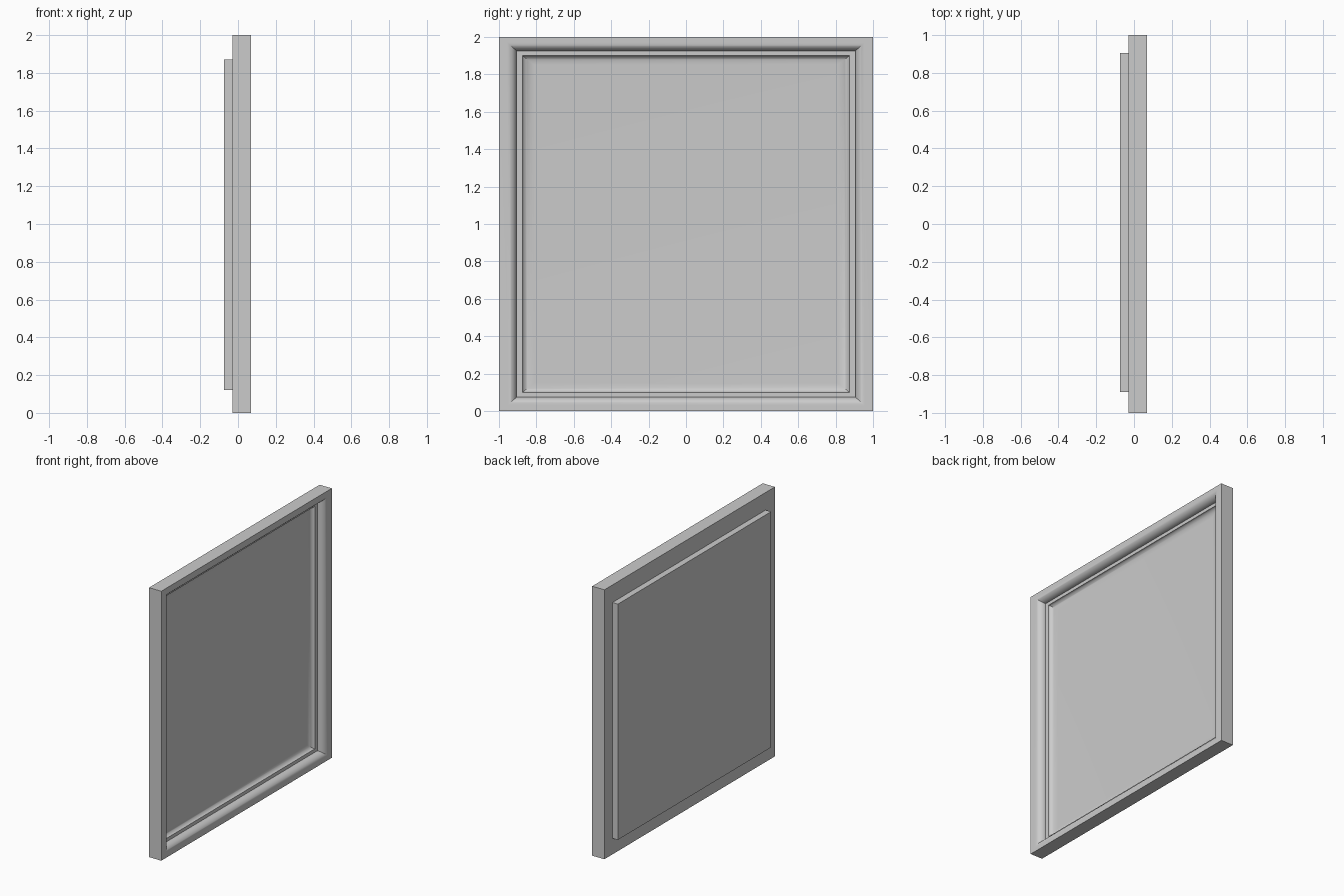
import bpy
import bmesh
from math import sin, cos, pi, radians

cube = bpy.data.objects.get("Cube")
if cube:
    bpy.data.objects.remove(cube, do_unlink=True)

grey = bpy.data.materials.new("plain_grey")
grey.use_nodes = True
colour = (0.6, 0.6, 0.6, 1.0)
grey.diffuse_color = colour
grey.node_tree.nodes["Principled BSDF"].inputs["Base Color"].default_value = colour


def stacked_rectangles(name, rings, centre):
    """Joins rectangles (half width, half height, x) in order and caps both ends."""
    bm = bmesh.new()
    cy, cz = centre
    loops = []
    for half_y, half_z, x in rings:
        loops.append([bm.verts.new((x, cy + sy * half_y, cz + sz * half_z))
                      for sy, sz in ((-1, -1), (1, -1), (1, 1), (-1, 1))])
    bm.faces.new(reversed(loops[0]))
    bm.faces.new(loops[-1])
    for a, b in zip(loops, loops[1:]):
        for i in range(4):
            j = (i + 1) % 4
            bm.faces.new((a[i], a[j], b[j], b[i]))
    bmesh.ops.recalc_face_normals(bm, faces=bm.faces)
    mesh = bpy.data.meshes.new(name)
    bm.to_mesh(mesh)
    bm.free()
    mesh.materials.append(grey)
    obj = bpy.data.objects.new(name, mesh)
    bpy.context.collection.objects.link(obj)
    return obj


FRONT, BACK, LEDGE, FLOOR = 0.07, -0.03, 0.018, -0.012
STEPS = 10
angles = [pi / 2 * i / STEPS for i in range(STEPS + 1)]

# Frame: square outside, rounded lip, flat ledge, then a cove down to the floor
rings = [(1, 1, BACK), (1, 1, FRONT)]
rings += [(0.955 - 0.05 * sin(t), 0.97 - 0.045 * sin(t),
           LEDGE + (FRONT - LEDGE) * cos(t)) for t in angles]
rings += [(0.81 + 0.065 * cos(t), 0.85 + 0.05 * cos(t),
           LEDGE - (LEDGE - FLOOR) * sin(t)) for t in angles]
frame = stacked_rectangles("frame", rings, (0, 1))

# Raised plate on the back
back_plate = stacked_rectangles(
    "back_plate", [(0.898, 0.875, -0.075), (0.898, 0.875, BACK)], (0.008, 0.995))

# Smooth the curved mouldings, keep the edges sharp
bpy.ops.object.select_all(action='DESELECT')
frame.select_set(True)
bpy.context.view_layer.objects.active = frame
bpy.ops.object.shade_smooth_by_angle(angle=radians(30))
